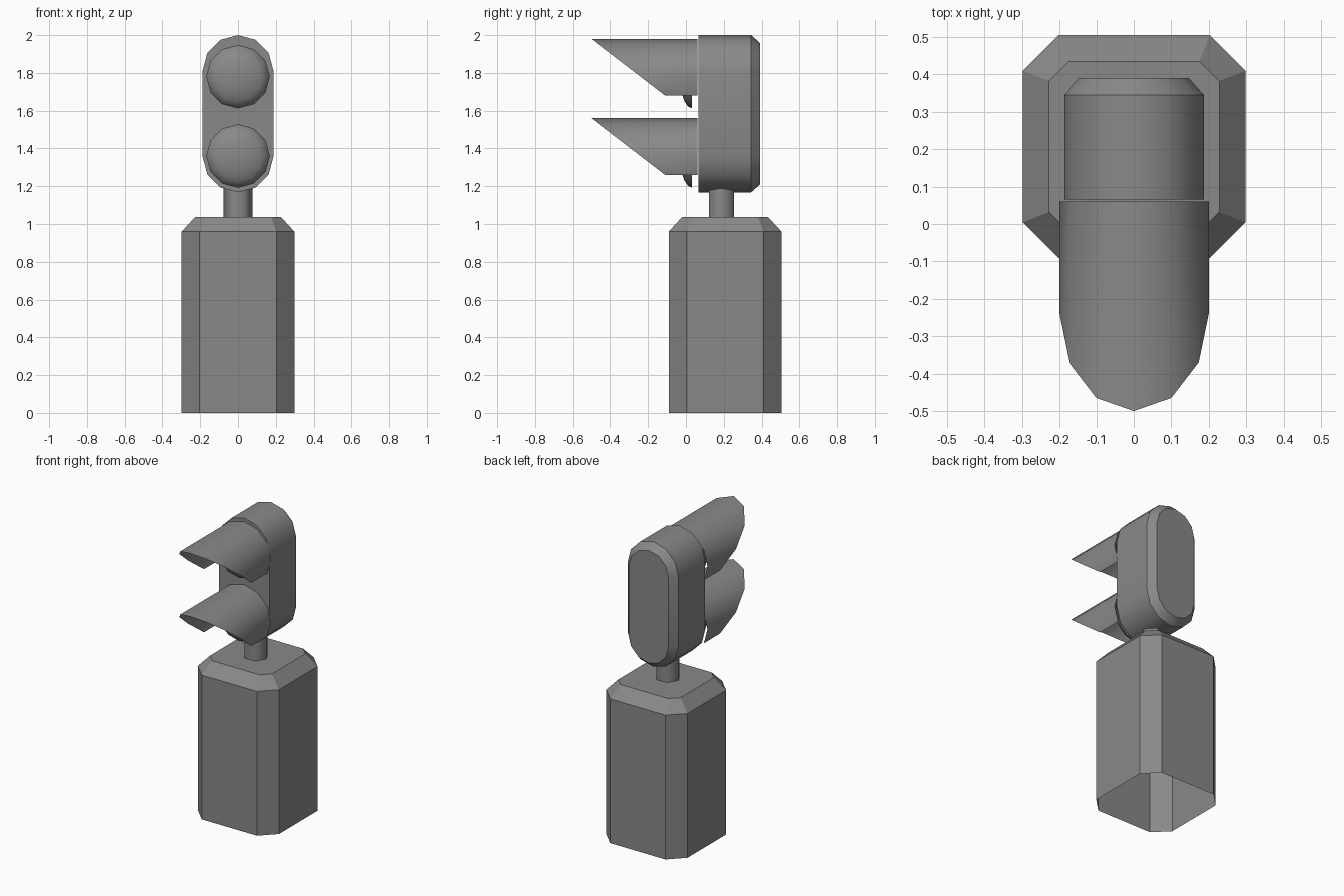
import bpy
from math import sin, cos, radians, sqrt

cube = bpy.data.objects.get("Cube")
if cube:
    bpy.data.objects.remove(cube)

grey = bpy.data.materials.new("plain grey")
grey.use_nodes = True
COLOUR = (0.25, 0.25, 0.25, 1)
grey.diffuse_color = COLOUR
grey.node_tree.nodes["Principled BSDF"].inputs["Base Color"].default_value = COLOUR


def loft(name, rings, closed=True, cap_first=False, cap_last=False, smooth=None):
    """Skin equal-length rings of points, ordered counter-clockwise about the loft direction."""
    n = len(rings[0])
    verts = [p for ring in rings for p in ring]
    faces = []
    for r in range(len(rings) - 1):
        for i in range(n if closed else n - 1):
            a, b = r * n + i, r * n + (i + 1) % n
            faces.append((a, b, b + n, a + n))
    if cap_first:
        faces.append(tuple(reversed(range(n))))
    if cap_last:
        faces.append(tuple(range(len(verts) - n, len(verts))))
    mesh = bpy.data.meshes.new(name)
    mesh.from_pydata(verts, [], faces)
    mesh.validate()
    mesh.materials.append(grey)
    obj = bpy.data.objects.new(name, mesh)
    bpy.context.collection.objects.link(obj)
    if smooth:
        bpy.ops.object.select_all(action='DESELECT')
        obj.select_set(True)
        bpy.context.view_layer.objects.active = obj
        bpy.ops.object.shade_smooth_by_angle(angle=radians(smooth))
    return obj


# Base: chamfered square block, open underneath
def octagon(half, corner, z, cy=0.207):
    quarter = [(half, -corner), (half, corner)]
    pts = []
    for _ in range(4):
        pts += quarter
        quarter = [(-y, x) for x, y in quarter]
    return [(x, cy + y, z) for x, y in pts]


loft("base", [octagon(0.298, 0.203, 0), octagon(0.298, 0.203, 0.96),
              octagon(0.228, 0.175, 1.036)], cap_last=True)

# Pole: six-sided post between base and housing
loft("pole", [[(0.077 * cos(radians(a)), 0.188 + 0.077 * sin(radians(a)), z)
               for a in range(0, 360, 60)] for z in (1.036, 1.22)], smooth=65)

# Housing: upright capsule with a bevelled back
LOW, HIGH = 1.355, 1.813


def capsule(r, y):
    top = [(r * cos(radians(a)), y, HIGH + r * sin(radians(a))) for a in range(0, 181, 30)]
    bottom = [(r * cos(radians(a)), y, LOW + r * sin(radians(a))) for a in range(180, 361, 30)]
    return (top + bottom)[::-1]


loft("housing", [capsule(0.187, 0.065), capsule(0.187, 0.345), capsule(0.146, 0.391)],
     cap_first=True, cap_last=True, smooth=35)

# Two lamps, each a shallow dome under a slanted hood
LENS_R, LENS_DEPTH, HOOD_R = 0.168, 0.065, 0.2
for label, z in (("upper", 1.78), ("lower", 1.36)):
    rings = []
    for step in range(5):
        r = LENS_R * cos(radians(step * 20))
        y = 0.033 - LENS_DEPTH * sin(radians(step * 20))
        rings.append([(r * cos(radians(a)), y, z + r * sin(radians(a)))
                      for a in range(0, 360, 30)])
    loft(label + "_lens", rings, cap_last=True, smooth=40)

    arc = [(HOOD_R * cos(radians(a)), HOOD_R * sin(radians(a))) for a in range(-30, 211, 30)]
    front = [(x, -0.24 - 1.3 * h, z + h) for x, h in arc]
    back = [(x, 0.06, z + h) for x, h in arc]
    loft(label + "_hood", [back, front], closed=False, smooth=35)
